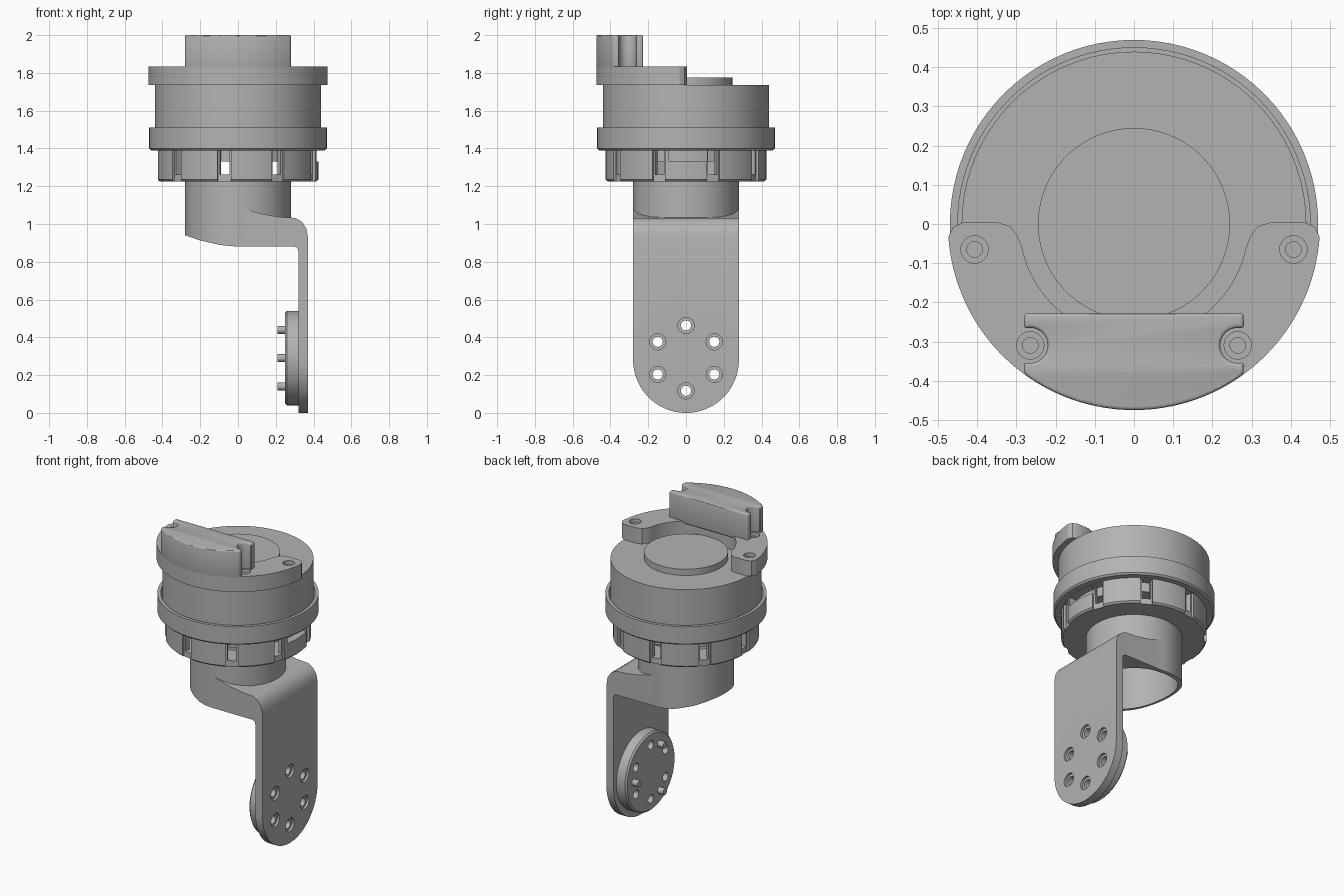
import bpy, bmesh, math
from mathutils import Matrix, Vector

if "Cube" in bpy.data.objects:
    bpy.data.objects.remove(bpy.data.objects["Cube"])

grey = bpy.data.materials.new("plain grey")
grey.use_nodes = True
COLOUR = (0.45, 0.45, 0.45, 1)
grey.diffuse_color = COLOUR
grey.node_tree.nodes["Principled BSDF"].inputs["Base Color"].default_value = COLOUR


def finish(name, bm):
    bmesh.ops.recalc_face_normals(bm, faces=bm.faces)
    mesh = bpy.data.meshes.new(name)
    bm.to_mesh(mesh)
    bm.free()
    mesh.materials.append(grey)
    ob = bpy.data.objects.new(name, mesh)
    bpy.context.collection.objects.link(ob)
    return ob


def prism(name, points, axis, lo, hi):
    """Extrude a closed outline along one axis."""
    place = {"x": lambda u, v, w: (w, u, v),
             "y": lambda u, v, w: (u, w, v),
             "z": lambda u, v, w: (u, v, w)}[axis]
    bm = bmesh.new()
    low = [bm.verts.new(place(u, v, lo)) for u, v in points]
    high = [bm.verts.new(place(u, v, hi)) for u, v in points]
    bm.faces.new(low)
    bm.faces.new(high)
    for i in range(len(points)):
        j = (i + 1) % len(points)
        bm.faces.new((low[i], low[j], high[j], high[i]))
    return finish(name, bm)


def lathe(name, profile, closed=False, steps=96):
    """Spin a radius-height profile around z."""
    bm = bmesh.new()
    verts = [bm.verts.new((r, 0, z)) for r, z in profile]
    edges = [bm.edges.new(pair) for pair in zip(verts, verts[1:])]
    if closed:
        edges.append(bm.edges.new((verts[-1], verts[0])))
    bmesh.ops.spin(bm, geom=verts + edges, cent=(0, 0, 0), axis=(0, 0, 1),
                   angle=math.tau, steps=steps)
    bmesh.ops.remove_doubles(bm, verts=bm.verts, dist=1e-5)
    return finish(name, bm)


def rod(name, radius, start, end, steps=24):
    """Cylinder between two points."""
    start, end = Vector(start), Vector(end)
    d = end - start
    bm = bmesh.new()
    turn = Vector((0, 0, 1)).rotation_difference(d).to_matrix().to_4x4()
    bmesh.ops.create_cone(bm, cap_ends=True, segments=steps, radius1=radius, radius2=radius,
                          depth=d.length, matrix=Matrix.Translation((start + end) / 2) @ turn)
    return finish(name, bm)


def block(name, lo, hi, angle=0):
    """Box between two corners, turned about z."""
    x0, y0, z0 = lo
    x1, y1, z1 = hi
    ob = prism(name, [(x0, y0), (x1, y0), (x1, y1), (x0, y1)], "z", z0, z1)
    ob.data.transform(Matrix.Rotation(angle, 4, "Z"))
    return ob


def bake(ob):
    mesh = bpy.data.meshes.new_from_object(
        ob.evaluated_get(bpy.context.evaluated_depsgraph_get()))
    ob.modifiers.clear()
    ob.data = mesh


def combine(ob, tools, operation="DIFFERENCE"):
    for tool in tools:
        mod = ob.modifiers.new("combine", "BOOLEAN")
        mod.operation, mod.solver, mod.object = operation, "EXACT", tool
    bake(ob)


def discard(tools):
    for tool in tools:
        bpy.data.objects.remove(tool)


def arc(radius, a0, a1, n, cx=0, cy=0):
    steps = [math.radians(a0 + (a1 - a0) * i / n) for i in range(n + 1)]
    return [(cx + radius * math.cos(a), cy + radius * math.sin(a)) for a in steps]


def both_sides(half):
    """Close an outline by mirroring it in x."""
    return half + [(-x, y) for x, y in reversed(half)]


# Motor body with its raised round cap
motor = lathe("motor_body", [(0, 1.33), (0.37, 1.33), (0.37, 1.4), (0.44, 1.4), (0.44, 1.735),
                             (0.245, 1.735), (0.245, 1.775), (0, 1.775)])

# Collar around the motor
collar = lathe("collar", [(0.41, 1.39), (0.46, 1.39), (0.47, 1.4), (0.47, 1.51), (0.45, 1.51),
                          (0.45, 1.41), (0.41, 1.41)], closed=True)

# Vented housing: nine slots with shallow grooves and one cable opening
housing = lathe("vented_housing", [(0.255, 1.225), (0.415, 1.225), (0.425, 1.235), (0.425, 1.395),
                                   (0.375, 1.395), (0.375, 1.26), (0.255, 1.26)], closed=True)
cuts = [block("cable_cut", (0.36, -0.09, 1.33), (0.5, 0.11, 1.388))]
for k in range(9):
    turn = math.radians(-100 + 40 * k)
    cuts.append(block("slot_cut", (0.34, -0.025, 1.262), (0.5, 0.025, 1.388), turn))
    cuts.append(block("groove_cut", (0.408, -0.036, 1.2), (0.5, 0.036, 1.388), turn))
combine(housing, cuts)
discard(cuts)

# Arm: bent plate with a round end, joined to a hollow sleeve
arm = prism("arm", [(0, 0.88), (0.3, 0.88), (0.314, 0.874), (0.32, 0.855), (0.32, -0.1),
                    (0.37, -0.1), (0.37, 0.93), (0.362, 0.975), (0.34, 1.01), (0.305, 1.032),
                    (0.22, 1.037), (0.12, 1.055), (0.02, 1.085), (0, 1.085)], "y", -0.4, 0.4)
outline = prism("outline", both_sides([(0.28, 1.3)] + arc(0.28, 0, -88, 22, 0, 0.28)),
                "x", -0.5, 0.5)
combine(arm, [outline], "INTERSECT")
sleeve = rod("sleeve", 0.281, (0, 0, 0.882), (0, 0, 1.226), 96)
combine(arm, [sleeve], "UNION")
bore = rod("bore", 0.255, (0, 0, 0.7), (0, 0, 1.4), 96)
trim = prism("trim", [(-0.4, 0.8), (-0.4, 0.985), (-0.28, 0.94), (-0.2, 0.913), (-0.1, 0.89),
                      (-0.04, 0.883), (0, 0.881), (0, 0.8)], "y", -0.5, 0.5)
combine(arm, [bore, trim])
discard([outline, sleeve, bore, trim])

# Round coupling disc on the inner face of the plate
HUB = 0.29
disc = lathe("coupling_disc", [(0, 0.25), (0.24, 0.25), (0.25, 0.26), (0.25, 0.322), (0, 0.322)])
disc.data.transform(Matrix.Translation((0, 0, HUB)) @ Matrix.Rotation(math.pi / 2, 4, "Y"))

# Six bolt holes with counterbores, and three locating pins
holes, sinks = [], []
for k in range(6):
    a = math.radians(90 + 60 * k)
    y, z = 0.173 * math.cos(a), HUB + 0.173 * math.sin(a)
    holes.append(rod("bolt_hole", 0.027, (0.2, y, z), (0.4, y, z)))
    sinks.append(rod("bolt_sink", 0.043, (0.355, y, z), (0.4, y, z)))
combine(disc, holes)
combine(arm, holes + sinks)
discard(holes + sinks)
for k in range(3):
    a = math.radians(120 * k)
    y, z = 0.173 * math.cos(a), HUB + 0.173 * math.sin(a)
    rod("locating_pin", 0.021, (0.21, y, z), (0.26, y, z))

# Top bracket: flange with two ears and four screw holes
half = [(0.16, -0.242)] + arc(0.292, -50, -12, 10) + [(0.298, -0.03), (0.316, -0.006),
        (0.35, 0.005), (0.435, 0.005), (0.462, -0.008)] + arc(0.475, -4, -89, 32)
flange = prism("bracket_flange", both_sides(half), "z", 1.736, 1.835)
cuts = []
for side in (-1, 1):
    for x, y in ((0.407, -0.065), (0.265, -0.31)):
        cuts.append(rod("screw_hole", 0.02, (side * x, y, 1.75), (side * x, y, 1.9)))
        cuts.append(rod("screw_sink", 0.035, (side * x, y, 1.81), (side * x, y, 1.9)))
combine(flange, cuts)
discard(cuts)

# Tall block on the bracket, with a screw groove in each end
half = [(0.1, -0.228), (0.28, -0.228)] + arc(0.045, 70, 290, 14, 0.265, -0.31) \
    + arc(0.475, -53.9, -89, 16)
tall = prism("bracket_block", both_sides(half), "z", 1.82, 2.0)
soft = tall.modifiers.new("soft", "BEVEL")
soft.width, soft.segments, soft.limit_method = 0.012, 3, "ANGLE"
soft.angle_limit = math.radians(50)
bake(tall)

# Smooth shading with sharp corners kept
parts = [o for o in bpy.context.scene.objects if o.type == "MESH" and grey.name in o.data.materials]
bpy.ops.object.select_all(action="DESELECT")
for ob in parts:
    ob.select_set(True)
bpy.context.view_layer.objects.active = parts[0]
bpy.ops.object.shade_smooth_by_angle(angle=math.radians(30))
